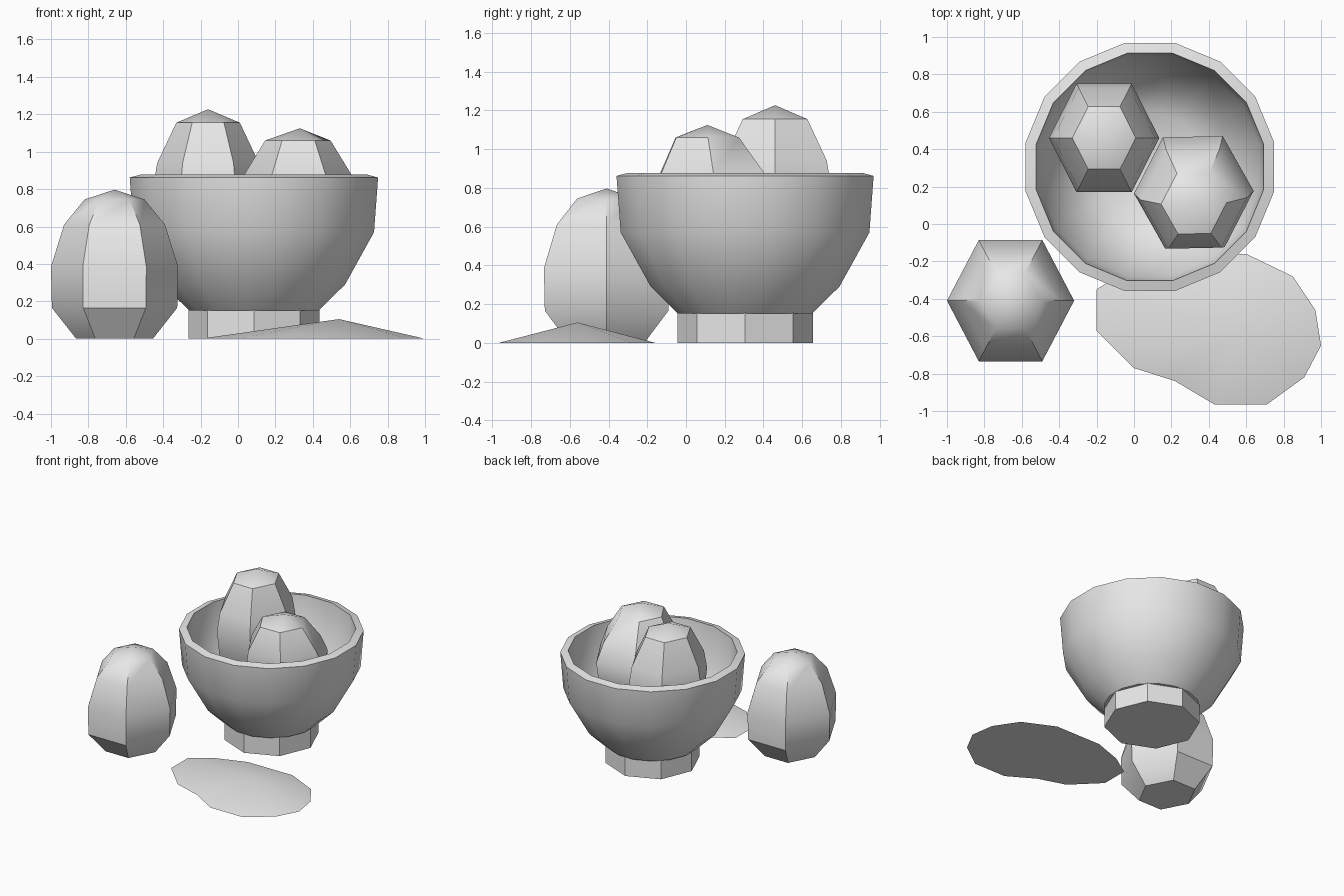
import bpy, bmesh, math

if "Cube" in bpy.data.objects:
    bpy.data.objects.remove(bpy.data.objects["Cube"])

grey = bpy.data.materials.new("grey")
grey.diffuse_color = (0.8, 0.8, 0.8, 1)
grey.use_nodes = True
grey.node_tree.nodes["Principled BSDF"].inputs["Base Color"].default_value = grey.diffuse_color


def finish(name, bm, angle):
    """Turn a bmesh into a named, shaded object."""
    bmesh.ops.recalc_face_normals(bm, faces=bm.faces)
    me = bpy.data.meshes.new(name)
    bm.to_mesh(me)
    bm.free()
    me.materials.append(grey)
    ob = bpy.data.objects.new(name, me)
    bpy.context.collection.objects.link(ob)
    bpy.ops.object.select_all(action='DESELECT')
    bpy.context.view_layer.objects.active = ob
    ob.select_set(True)
    if angle:
        bpy.ops.object.shade_smooth_by_angle(angle=math.radians(angle))
    return ob


def lathe(name, sides, rings, turn=0.0, ystretch=1.0, angle=None):
    """Skin rings given as (cx, cy, z, radius); radius 0 closes to a point."""
    bm = bmesh.new()
    loops = []
    for cx, cy, z, r in rings:
        n = sides if r else 1
        loops.append([bm.verts.new((
            cx + r * math.cos(turn + math.tau * i / sides),
            cy + r * ystretch * math.sin(turn + math.tau * i / sides), z))
            for i in range(n)])
    for a, b in zip(loops, loops[1:]):
        for i in range(sides):
            j = (i + 1) % sides
            if len(b) == 1:
                bm.faces.new((a[i], a[j], b[0]))
            else:
                bm.faces.new((a[i], a[j], b[j], b[i]))
    # Cap any open ends
    for end in (loops[0], loops[-1]):
        if len(end) > 1:
            bm.faces.new(end)
    return finish(name, bm, angle)


# Bowl: outer wall, slanted rim, inner wall
BX, BY = 0.085, 0.305
bowl_profile = [(0.15, 0.352), (0.29, 0.497), (0.57, 0.655), (0.862, 0.677),
                (0.877, 0.62), (0.57, 0.595), (0.32, 0.44), (0.21, 0.29)]
lathe("bowl", 16, [(BX, BY, z, r) for z, r in bowl_profile],
      turn=math.pi / 16, angle=40)

# Octagonal foot
lathe("bowl_foot", 8, [(BX, BY, 0, 0.35), (BX, BY, 0.155, 0.35)])

# Standing egg-shaped fruit beside the bowl
lathe("standing_fruit", 6,
      [(-0.66, -0.41, z, r) for z, r in
       [(0, 0.205), (0.165, 0.335), (0.385, 0.34), (0.61, 0.27),
        (0.745, 0.16), (0.797, 0)]],
      ystretch=1.1, angle=35)

# Two fruits resting in the bowl
lathe("back_fruit", 6,
      [(-0.16, 0.46, z, r) for z, r in
       [(0.42, 0.18), (0.58, 0.275), (0.80, 0.295), (0.94, 0.272),
        (1.155, 0.17), (1.227, 0)]],
      ystretch=1.135, angle=35)
lathe("front_fruit", 6,
      [(0.32, cy, z, r) for cy, z, r in
       [(0.18, 0.42, 0.19), (0.18, 0.55, 0.29), (0.17, 0.74, 0.32),
        (0.135, 0.88, 0.285), (0.11, 1.06, 0.175)]] + [(0.33, 0.11, 1.125, 0)],
      turn=0.02, ystretch=1.07, angle=35)

# Low pointed leaf lying on the ground
outline = [(-0.2, -0.57), (0, -0.77), (0.22, -0.84), (0.43, -0.965),
           (0.71, -0.965), (0.91, -0.82), (1, -0.65), (0.97, -0.46),
           (0.85, -0.28), (0.6, -0.16), (0.2, -0.16), (-0.03, -0.24),
           (-0.2, -0.35)]
bm = bmesh.new()
edge = [bm.verts.new((x, y, 0)) for x, y in outline]
tip = bm.verts.new((0.54, -0.56, 0.105))
bm.faces.new(edge)
for a, b in zip(edge, edge[1:] + edge[:1]):
    bm.faces.new((a, b, tip))
leaf = finish("ground_leaf", bm, None)
# Smooth top, crisp rim
bpy.ops.object.shade_smooth()
for e in leaf.data.edges:
    e.use_edge_sharp = tip_free = all(leaf.data.vertices[v].co.z < 0.01
                                      for v in e.vertices)
